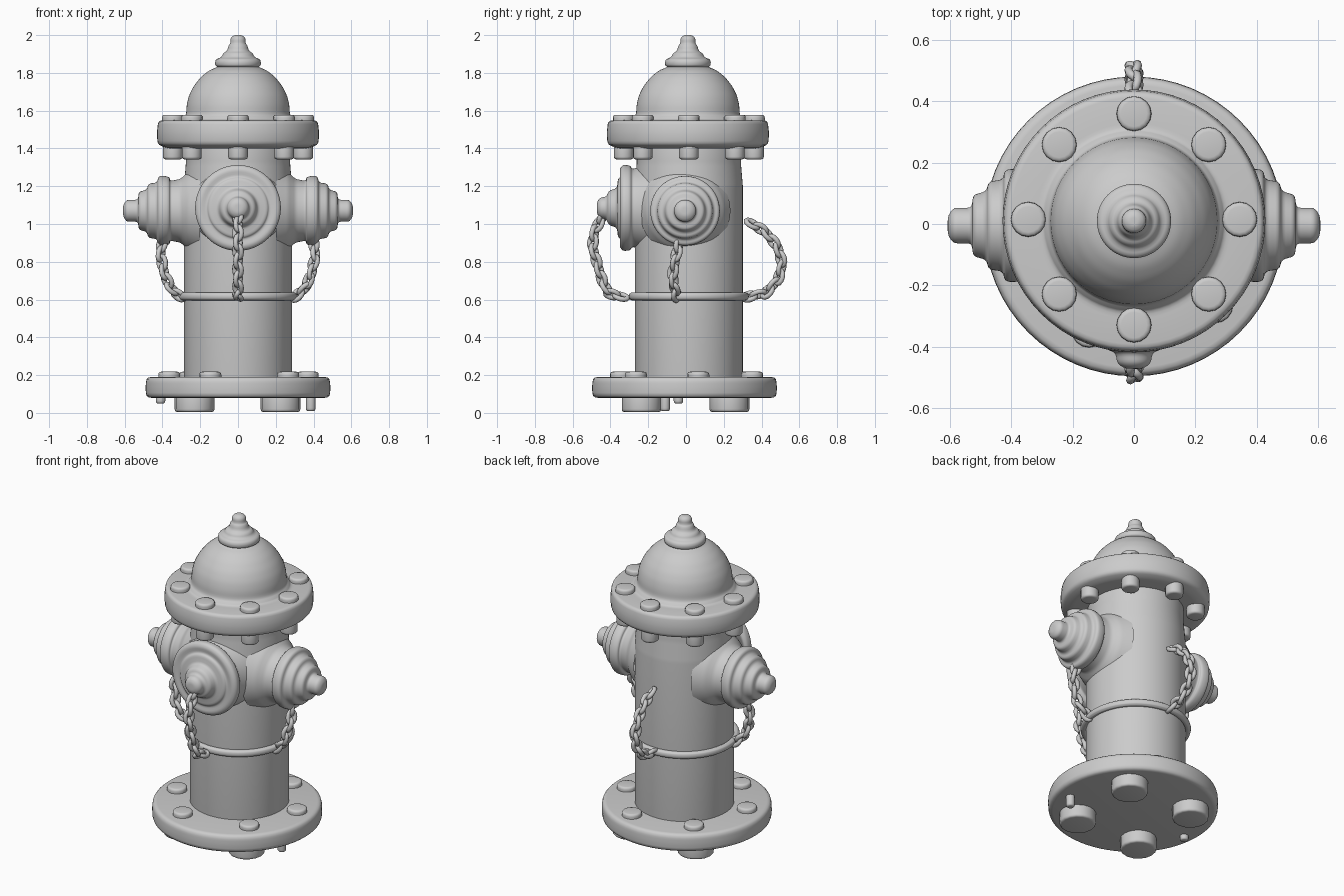
import bpy, bmesh, math
from mathutils import Vector, Matrix

if "Cube" in bpy.data.objects:
    bpy.data.objects.remove(bpy.data.objects["Cube"])

CY = 0.015          # the barrel sits slightly behind the origin
TAU = 2 * math.pi


def soften(profile, r):
    """Round the inner corners of a (radius, height) profile."""
    pts = [Vector(p) for p in profile]
    out = [pts[0]]
    for a, b, c in zip(pts, pts[1:], pts[2:]):
        p = b + (a - b).normalized() * min(r, (a - b).length * 0.45)
        q = b + (c - b).normalized() * min(r, (c - b).length * 0.45)
        out += [p.lerp(b, t).lerp(b.lerp(q, t), t) for t in (0, 0.33, 0.67, 1)]
    return out + [pts[-1]]


def finish(name, bm):
    bmesh.ops.remove_doubles(bm, verts=bm.verts, dist=1e-5)
    bmesh.ops.recalc_face_normals(bm, faces=bm.faces)
    mesh = bpy.data.meshes.new(name)
    bm.to_mesh(mesh)
    bm.free()
    mesh.shade_smooth()
    mesh.set_sharp_from_angle(angle=math.radians(45))
    obj = bpy.data.objects.new(name, mesh)
    bpy.context.collection.objects.link(obj)
    return obj


def revolve(bm, profile, loc=(0, 0, 0), axis=(0, 0, 1), segs=64, r=0.014):
    rot = Vector((0, 0, 1)).rotation_difference(Vector(axis))
    rings = []
    for rad, h in soften(profile, r):
        rings.append([bm.verts.new(Vector(loc) + rot @ Vector(
            (rad * math.cos(TAU * i / segs), rad * math.sin(TAU * i / segs), h)))
            for i in range(segs)])
    for a, b in zip(rings, rings[1:]):
        for i in range(segs):
            j = (i + 1) % segs
            bm.faces.new((a[i], a[j], b[j], b[i]))


def lathe(name, profile, loc=(0, 0, 0), axis=(0, 0, 1), r=0.014):
    bm = bmesh.new()
    revolve(bm, profile, loc, axis, r=r)
    return finish(name, bm)


def studs(name, places, rad, z0, z1, r=0.015):
    """A set of short rounded bolts standing at the given (x, y) places."""
    bm = bmesh.new()
    for x, y in places:
        revolve(bm, [(0, z0), (rad, z0), (rad, z1), (0, z1)], (x, y, 0), segs=16, r=r)
    return finish(name, bm)


def ring(n, rad, cy=0.0):
    return [(rad * math.cos(TAU * i / n), cy + rad * math.sin(TAU * i / n))
            for i in range(n)]


def chain(name, path, side):
    """Interlocking oval links along a path; side is the path plane's normal."""
    pts = [Vector(p) for p in path]
    step, half_len, half_wid = 0.05, 0.036, 0.022
    cu = bpy.data.curves.new(name, 'CURVE')
    cu.dimensions = '3D'
    cu.bevel_depth = 0.0135
    cu.bevel_resolution = 2
    carry, n = 0.0, 0
    for a, b in zip(pts, pts[1:]):
        length, t = (b - a).length, (b - a).normalized()
        while carry < length:
            c = a + t * carry
            s = Vector(side)
            w = Matrix.Rotation(math.radians(35 + 90 * (n % 2)), 3, t) @ s
            sp = cu.splines.new('POLY')
            sp.points.add(11)
            sp.use_cyclic_u = True
            for i, p in enumerate(sp.points):
                ang = TAU * i / 12
                p.co = (*(c + t * half_len * math.cos(ang) + w * half_wid * math.sin(ang)), 1)
            carry += step
            n += 1
        carry -= length
    tmp = bpy.data.objects.new(name + "_path", cu)
    bpy.context.collection.objects.link(tmp)
    bpy.context.view_layer.update()
    mesh = bpy.data.meshes.new_from_object(
        tmp.evaluated_get(bpy.context.evaluated_depsgraph_get()))
    bpy.data.objects.remove(tmp)
    mesh.name = name
    mesh.shade_smooth()
    obj = bpy.data.objects.new(name, mesh)
    bpy.context.collection.objects.link(obj)


# Base flange, its bolts, feet and two stray drips underneath
lathe("base_flange", [(0, 0.08), (0.485, 0.08), (0.49, 0.13), (0.485, 0.19), (0, 0.19)],
      (0, -0.008, 0), r=0.025)
angles = [math.radians(a) for a in (-166, -113, -45, 10, 69, 132)]
studs("base_bolts", [(0.375 * math.cos(a), 0.375 * math.sin(a)) for a in angles],
      0.058, 0.17, 0.218)
studs("feet", [(x, y) for x in (-0.23, 0.225) for y in (-0.235, 0.23)], 0.105, 0.005, 0.1)
studs("drips", [(0.385, -0.11)], 0.025, 0.01, 0.1)
studs("small_drip", [(-0.41, -0.04)], 0.025, 0.05, 0.1)

# Barrel and chain band
lathe("barrel", [(0, 0.15), (0.286, 0.15), (0.286, 1.2), (0.276, 1.32), (0.276, 1.42), (0, 1.42)],
      (0, CY, 0))
band = [(0.298 + 0.02 * math.cos(TAU * i / 10), 0.617 + 0.022 * math.sin(TAU * i / 10))
        for i in range(11)]
lathe("chain_band", band, (0, CY, 0), r=0.003)

# Bonnet: flange, dome and operating nut in one turned profile
lathe("bonnet", [(0, 1.4), (0.37, 1.4), (0.425, 1.42), (0.43, 1.48), (0.422, 1.548),
                 (0.30, 1.55), (0.288, 1.565), (0.274, 1.58), (0.272, 1.63), (0.26, 1.68),
                 (0.235, 1.73), (0.195, 1.78), (0.15, 1.815), (0.105, 1.832), (0.122, 1.838),
                 (0.12, 1.872), (0.088, 1.882), (0.078, 1.905), (0.058, 1.915),
                 (0.05, 1.945), (0.04, 1.955), (0.04, 1.985), (0.02, 2.0), (0, 2.0)],
      (0, CY - 0.005, 0), r=0.02)
studs("bonnet_bolts", ring(8, 0.345, CY), 0.057, 1.52, 1.578)
studs("bonnet_nuts", ring(8, 0.345, CY), 0.052, 1.342, 1.43)

# Side outlets with stepped caps
side = [(0.24, 0.2), (0.205, 0.265), (0.168, 0.305), (0.158, 0.36), (0.178, 0.362),
        (0.185, 0.39), (0.182, 0.422), (0.15, 0.428), (0.143, 0.475), (0.112, 0.482),
        (0.1, 0.525), (0.058, 0.53), (0.058, 0.59), (0.03, 0.608), (0, 0.608)]
for label, sx in (("left", -1), ("right", 1)):
    lathe(label + "_outlet", side, (0, -0.005, 1.07), (sx, 0, 0))

# Large front outlet
lathe("front_outlet", [(0.25, 0.15), (0.215, 0.25), (0.205, 0.285), (0.225, 0.295),
                       (0.228, 0.335), (0.205, 0.352), (0.165, 0.345), (0.155, 0.36),
                       (0.105, 0.366), (0.09, 0.41), (0.06, 0.42), (0.055, 0.455),
                       (0.03, 0.472), (0, 0.472)], (0, 0, 1.085), (0, -1, 0))

# Hanging chains
for label, sx in (("left", -1), ("right", 1)):
    chain(label + "_chain", [(sx * x, y, z) for x, y, z in (
        (0.395, -0.03, 0.94), (0.41, -0.05, 0.84), (0.39, -0.07, 0.74),
        (0.355, -0.06, 0.66), (0.305, -0.05, 0.615))], (0, 1, 0))
chain("front_chain", [(0, y, z) for y, z in (
    (-0.44, 1.04), (-0.485, 0.96), (-0.495, 0.88), (-0.47, 0.79), (-0.44, 0.69),
    (-0.40, 0.63), (-0.34, 0.615))], (1, 0, 0))
chain("back_chain", [(0, y, z) for y, z in (
    (0.35, 1.0), (0.42, 0.96), (0.485, 0.88), (0.51, 0.79), (0.49, 0.71),
    (0.43, 0.64), (0.33, 0.615))], (1, 0, 0))
